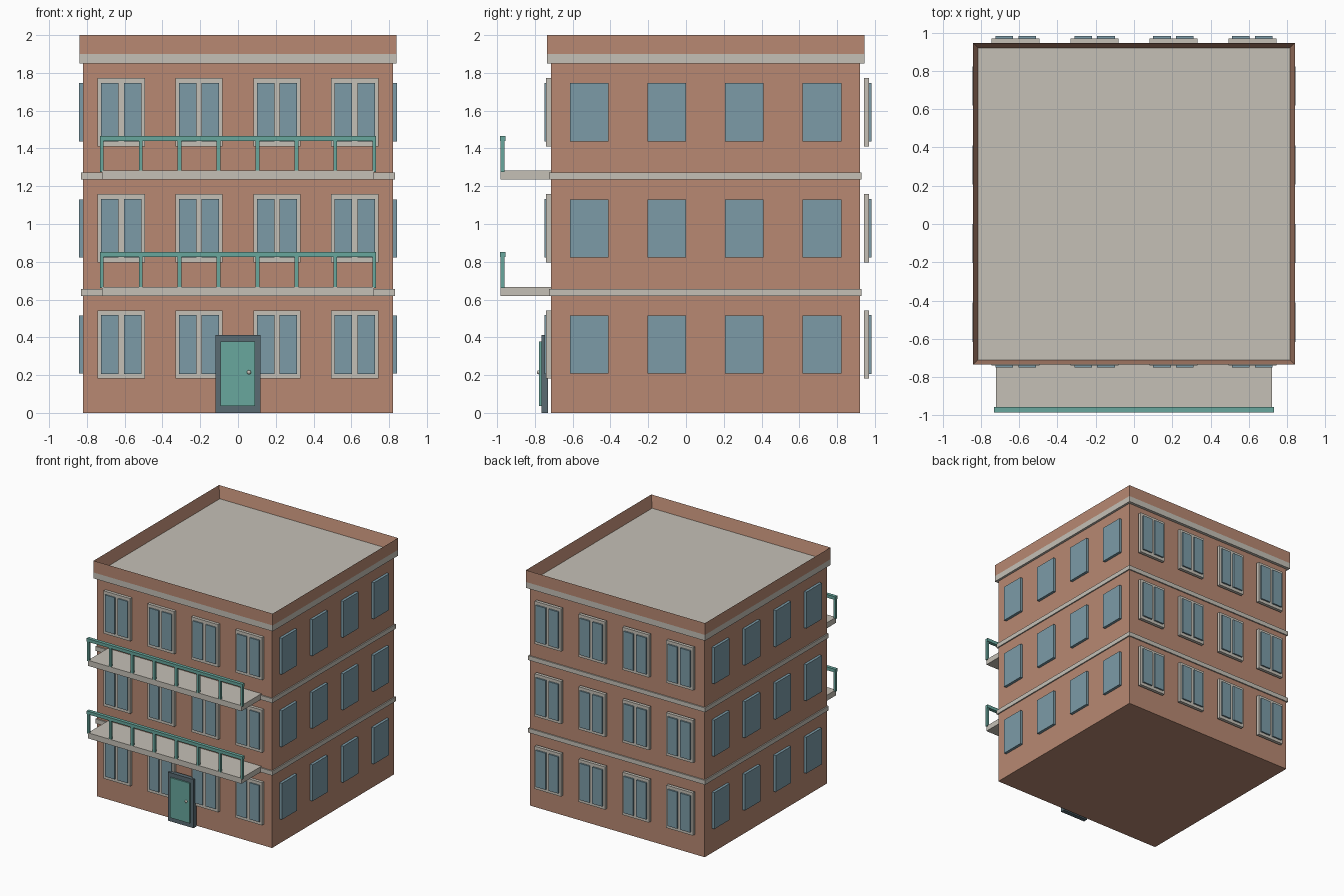
import bpy
import bmesh

cube = bpy.data.objects.get("Cube")
if cube:
    bpy.data.objects.remove(cube, do_unlink=True)


def material(name, rgb):
    m = bpy.data.materials.new(name)
    m.use_nodes = True
    m.diffuse_color = (*rgb, 1)
    node = next(n for n in m.node_tree.nodes if n.type == 'BSDF_PRINCIPLED')
    node.inputs["Base Color"].default_value = (*rgb, 1)
    return m


BRICK = material("brick", (0.48, 0.25, 0.17))
STONE = material("pale_stone", (0.56, 0.53, 0.47))
GLASS = material("blue_glass", (0.20, 0.33, 0.39))
TEAL = material("teal_paint", (0.14, 0.39, 0.34))
SLATE = material("dark_slate", (0.10, 0.145, 0.17))


def finish(name, bm, mat):
    mesh = bpy.data.meshes.new(name)
    bm.to_mesh(mesh)
    bm.free()
    mesh.materials.append(mat)
    obj = bpy.data.objects.new(name, mesh)
    bpy.context.collection.objects.link(obj)
    return obj


def add_box(bm, x, y, z):
    """Add a box to bm from three (low, high) ranges."""
    verts = bmesh.ops.create_cube(bm, size=1)["verts"]
    for v in verts:
        for axis, (low, high) in enumerate((x, y, z)):
            v.co[axis] = low if v.co[axis] < 0 else high


def box(name, mat, x, y, z):
    bm = bmesh.new()
    add_box(bm, x, y, z)
    return finish(name, bm, mat)


def around(centre, half):
    return (centre - half, centre + half)


# Walls and the stone bands between storeys
FRONT, BACK = -0.715, 0.92
STOREY = 0.615
box("walls", BRICK, (-0.82, 0.82), (FRONT, BACK), (0, 1.86))
for z in (0.62, 0.62 + STOREY):
    box("storey_band", STONE, (-0.83, 0.83), (FRONT - 0.01, BACK + 0.01), (z, z + 0.037))

# Roof slab and open parapet ring
roof_y = (-0.735, 0.945)
box("roof_slab", STONE, (-0.84, 0.84), roof_y, (1.85, 1.9))
bm = bmesh.new()
add_box(bm, (-0.84, 0.84), roof_y, (1.9, 2.0))
bm.normal_update()
top = max(bm.faces, key=lambda f: f.calc_center_median().z)
bmesh.ops.inset_region(bm, faces=[top], thickness=0.036)
for v in top.verts:
    v.co.z = 1.9
bottom = [f for f in bm.faces if all(abs(v.co.z - 1.9) < 0.001 for v in f.verts)]
bmesh.ops.delete(bm, geom=bottom, context='FACES')
finish("parapet", bm, BRICK)


# Windows on all four walls of each storey
def framed_window(x, z, inner, outer, pane):
    """Stone surround with two proud panes, y given from wall outwards."""
    box("window_frame", STONE, around(x, 0.125), sorted((inner, outer)), around(z, 0.181))
    bm = bmesh.new()
    for side in (-1, 1):
        add_box(bm, around(x + side * 0.06, 0.046), sorted((outer, pane)), around(z, 0.155))
    finish("window_panes", bm, GLASS)


for storey in range(3):
    z = 0.362 + storey * STOREY
    for column in range(4):
        x = (column - 1.5) * 0.412
        framed_window(x, z, FRONT, -0.74, -0.75)
        framed_window(x, z, 0.942, 0.969, 0.982)
        y = -0.513 + column * 0.411
        for side in (-1, 1):
            box("side_window", GLASS, sorted((side * 0.82, side * 0.843)),
                around(y, 0.102), around(z, 0.154))

# Balconies with railings
for z in (0.62, 0.62 + STOREY):
    box("balcony_slab", STONE, (-0.72, 0.72), (-0.982, FRONT), (z, z + 0.047))
    bm = bmesh.new()
    for i in range(8):
        add_box(bm, around((i - 3.5) * 0.206, 0.01), (-0.982, -0.961), (z + 0.04, z + 0.21))
    finish("railing_posts", bm, TEAL)
    box("railing_top", TEAL, (-0.73, 0.73), (-0.985, -0.956), (z + 0.205, z + 0.232))

# Front door
box("door_frame", SLATE, (-0.12, 0.12), (-0.766, -0.73), (0, 0.412))
box("door_panel", TEAL, (-0.093, 0.09), (-0.777, -0.766), (0.037, 0.377))
bm = bmesh.new()
bmesh.ops.create_uvsphere(bm, u_segments=12, v_segments=8, radius=0.011)
for f in bm.faces:
    f.smooth = True
knob = finish("door_knob", bm, STONE)
knob.location = (0.058, -0.778, 0.215)
